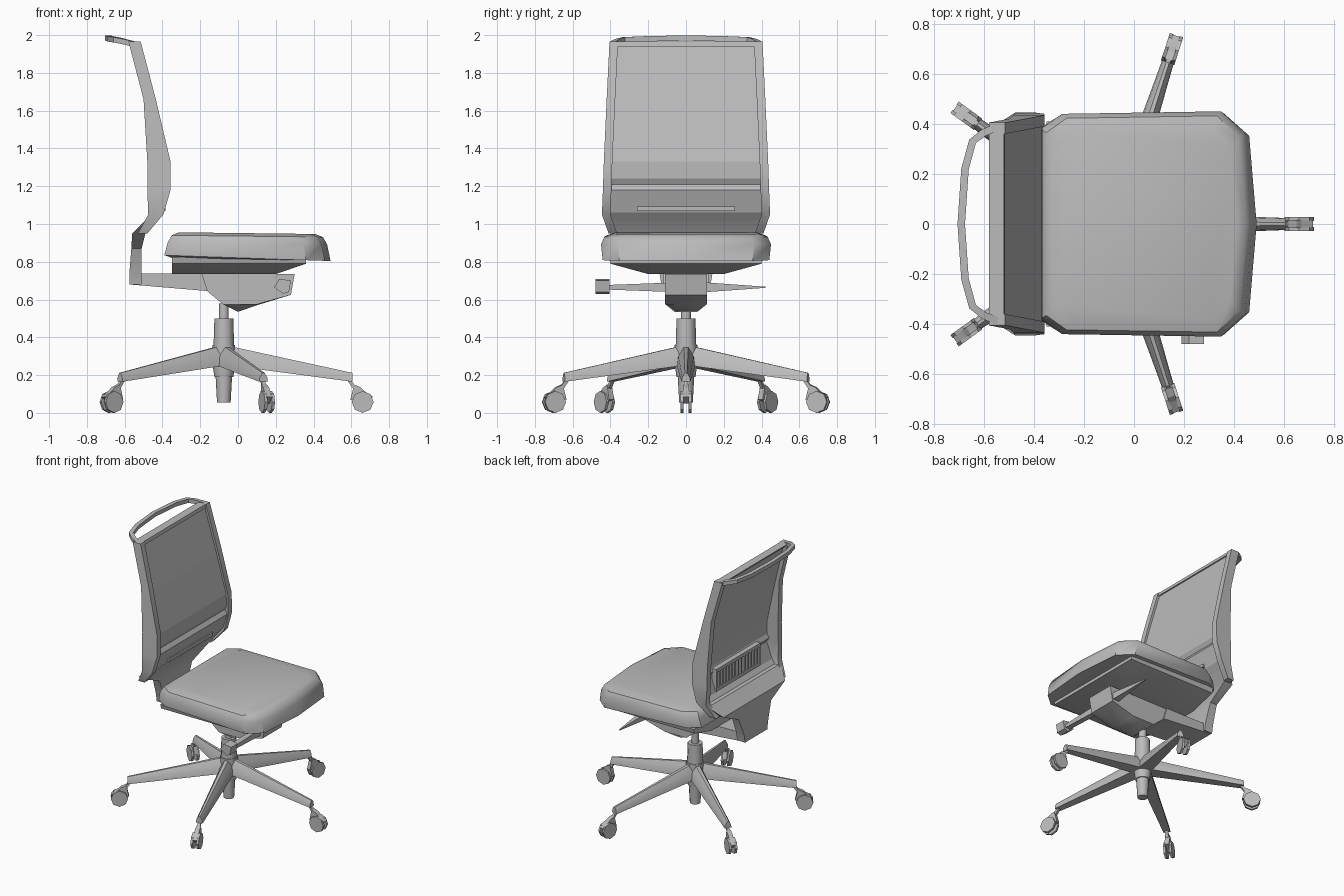
import bpy, math
from mathutils import Matrix, Vector

cube = bpy.data.objects.get("Cube")
if cube:
    bpy.data.objects.remove(cube, do_unlink=True)

grey = bpy.data.materials.new("mid_grey")
grey.use_nodes = True
grey.diffuse_color = (0.5, 0.5, 0.5, 1)
grey.node_tree.nodes["Principled BSDF"].inputs["Base Color"].default_value = (0.5, 0.5, 0.5, 1)
HUB_X = -0.075


def loft(name, rings, smooth=35, place=Matrix(), closed=False):
    """Skin a row of equal-sized rings; cap the ends unless the row is closed."""
    n, m = len(rings[0]), len(rings)
    verts = [place @ Vector(p) for ring in rings for p in ring]
    faces = []
    for i in range(m if closed else m - 1):
        a, b = i * n, (i + 1) % m * n
        faces += [(a + j, a + (j + 1) % n, b + (j + 1) % n, b + j) for j in range(n)]
    if not closed:
        faces += [tuple(range(n))[::-1], tuple(range((m - 1) * n, m * n))]
    mesh = bpy.data.meshes.new(name)
    mesh.from_pydata(verts, [], faces)
    mesh.materials.append(grey)
    obj = bpy.data.objects.new(name, mesh)
    bpy.context.collection.objects.link(obj)
    bpy.ops.object.select_all(action='DESELECT')
    obj.select_set(True)
    bpy.context.view_layer.objects.active = obj
    bpy.ops.object.mode_set(mode='EDIT')
    bpy.ops.mesh.select_all(action='SELECT')
    bpy.ops.mesh.normals_make_consistent(inside=False)
    bpy.ops.object.mode_set(mode='OBJECT')
    if smooth:
        bpy.ops.object.shade_smooth_by_angle(angle=math.radians(smooth))
    return obj


def prism(name, points, y0, y1, place=Matrix()):
    """Extrude an x-z outline between two y values."""
    return loft(name, [[(x, y, z) for x, z in points] for y in (y0, y1)], 0, place)


def rect(x0, x1, y0, y1, z):
    return [(x0, y0, z), (x1, y0, z), (x1, y1, z), (x0, y1, z)]


def circle(r, z, n=12):
    return [(HUB_X + r * math.cos(2 * math.pi * i / n), r * math.sin(2 * math.pi * i / n), z)
            for i in range(n)]


# Seat cushion and the shell under it
half = [(0.49, 0), (0.46, 0.36), (0.36, 0.45), (-0.3, 0.44), (-0.39, 0.38)]
outline = half + [(x, -y) for x, y in half[:0:-1]]


def seat_ring(z, sx, sy, tilt=0.0):
    return [(0.04 + (x - 0.04) * sx, y * sy, z - tilt * (x + 0.4)) for x, y in outline]


loft("seat_cushion", [seat_ring(0.82, 0.9, 0.9, 0.01), seat_ring(0.835, 1, 0.98, 0.035),
                      seat_ring(0.9, 0.96, 1, 0.01), seat_ring(0.94, 0.91, 0.96, 0.01),
                      seat_ring(0.956, 0.82, 0.85, 0.01)], 40)
loft("seat_shell", [rect(-0.35, 0.36, -0.41, 0.41, 0.825), rect(-0.35, 0.36, -0.4, 0.4, 0.79),
                    rect(-0.35, 0.2, -0.2, 0.2, 0.735)])

# Backrest panel with a crease above the lumbar area
front = [(-0.53, 1.96), (-0.44, 1.62), (-0.37, 1.33), (-0.37, 1.24), (-0.385, 1.21),
         (-0.365, 1.18), (-0.405, 1.06), (-0.49, 0.955)]
prism("back_panel", front + [(x - 0.02, z) for x, z in front[::-1]], -0.4, 0.4)

# Side rails of the back frame: z, back x, front x, outer y
rail = [(1.965, -0.58, -0.515, 0.405), (1.66, -0.5, -0.435, 0.42), (1.33, -0.48, -0.357, 0.435),
        (1.18, -0.48, -0.357, 0.44), (1.05, -0.475, -0.395, 0.445), (0.95, -0.53, -0.48, 0.41)]
for side, s in (("left", 1), ("right", -1)):
    loft(side + "_back_rail", [rect(a, b, s * (y - 0.045), s * y, z) for z, a, b, y in rail])
prism("back_top_bar", [(-0.58, 1.965), (-0.52, 1.965), (-0.515, 1.94), (-0.56, 1.94)], -0.4, 0.4)

# Slatted lumbar support on the rear of the panel
for z in (1.08, 1.22):
    prism("lumbar_bar", [(-0.43, z - 0.012), (-0.385, z - 0.012), (-0.385, z + 0.012),
                         (-0.43, z + 0.012)], -0.26, 0.26)
for i in range(15):
    y = -0.25 + i * 0.5 / 14
    prism("lumbar_slat", [(-0.43, 1.08), (-0.4, 1.08), (-0.39, 1.22), (-0.43, 1.22)],
          y - 0.008, y + 0.008)

# Lower frame narrowing into the stem, and the arm that carries it
stem = [(1.03, -0.48, -0.43, 0.43), (0.95, -0.56, -0.49, 0.36), (0.87, -0.565, -0.51, 0.19),
        (0.74, -0.575, -0.51, 0.14), (0.68, -0.575, -0.51, 0.13)]
loft("back_stem", [rect(a, b, -y, y, z) for z, a, b, y in stem])
prism("back_arm", [(-0.575, 0.68), (-0.575, 0.74), (-0.19, 0.735), (-0.16, 0.645)], -0.12, 0.12)

# Loop handle over the backrest
loop_half = [(-0.54, 0.39, 1.95), (-0.6, 0.365, 1.965), (-0.645, 0.33, 1.975), (-0.675, 0.22, 1.98)]
path = loop_half + [(-0.69, 0, 1.985)] + [(x, -y, z) for x, y, z in loop_half[::-1]]
loop_rings = []
for i, p in enumerate(path):
    t = Vector(path[min(i + 1, len(path) - 1)]) - Vector(path[max(i - 1, 0)])
    side = t.cross(Vector((0, 0, 1))).normalized() * 0.015
    up = Vector((0, 0, 0.014))
    loop_rings.append([Vector(p) + side * a + up * b for a, b in ((1, 1), (-1, 1), (-1, -1), (1, -1))])
loft("loop_handle", loop_rings)

# Tilt mechanism: narrower keel below
body = [(-0.2, 0.735), (-0.17, 0.65), (-0.08, 0.575), (0, 0.535), (0.1, 0.57),
        (0.28, 0.625), (0.3, 0.735)]
loft("tilt_mechanism", [[(x, y, max(z, low)) for x, z in body]
                        for y, low in ((-0.11, 0.575), (-0.06, 0), (0.06, 0), (0.11, 0.575))])

# Levers on both sides
loft("right_lever_rod", [[(x, y, z) for x, z in ((0.22, 0.665 - r), (0.26, 0.665 - r),
                                                (0.26, 0.665 + r), (0.22, 0.665 + r))]
                         for y, r in ((-0.1, 0.024), (-0.42, 0.012))])
prism("right_lever_paddle", [(0.19, 0.665), (0.24, 0.63), (0.27, 0.64), (0.28, 0.7), (0.22, 0.71)],
      -0.48, -0.405)
loft("left_lever", [[(0.25 - r, y, 0.665 - r), (0.25 + r, y, 0.665 - r), (0.25 + r, y, 0.665 + r),
                     (0.25 - r, y, 0.665 + r)] for y, r in ((0.1, 0.026), (0.42, 0.003))])

# Gas column
for name, rings in (("column_piston", ((0.026, 0.49), (0.026, 0.58))),
                    ("column_sleeve", ((0.055, 0.34), (0.05, 0.5))),
                    ("base_hub", ((0.05, 0.19), (0.062, 0.27), (0.06, 0.36))),
                    ("column_foot", ((0.036, 0.055), (0.044, 0.2)))):
    loft(name, [circle(r, z) for r, z in rings])

# Five legs, each with a twin-wheel caster
hood = [(0.69, 0.15), (0.725, 0.135), (0.745, 0.115), (0.79, 0.085), (0.75, 0.05), (0.67, 0.07)]
wheel = [(0.735 + 0.058 * math.cos(a), 0.058 + 0.058 * math.sin(a))
         for a in (math.pi * k / 4 for k in range(8))]
for k in range(5):
    spin = Matrix.Translation((HUB_X, 0, 0)) @ Matrix.Rotation(k * math.tau / 5, 4, 'Z')
    sections = [(0.0, 0.05, 0.255, 0.36), (0.68, 0.024, 0.165, 0.212)]
    loft("leg", [[(r, -w, lo), (r, w, lo), (r, w * 0.85, lo + (hi - lo) * 0.5), (r, w * 0.25, hi),
                  (r, -w * 0.25, hi), (r, -w * 0.85, lo + (hi - lo) * 0.5)]
                 for r, w, lo, hi in sections], 30, spin)
    prism("caster_stem", [(0.655, 0.17), (0.675, 0.17), (0.715, 0.12), (0.69, 0.12)],
          -0.01, 0.01, spin)
    prism("caster_hood", hood, -0.016, 0.016, spin)
    for s in (-1, 1):
        prism("caster_wheel", wheel, s * 0.012, s * 0.028, spin)
